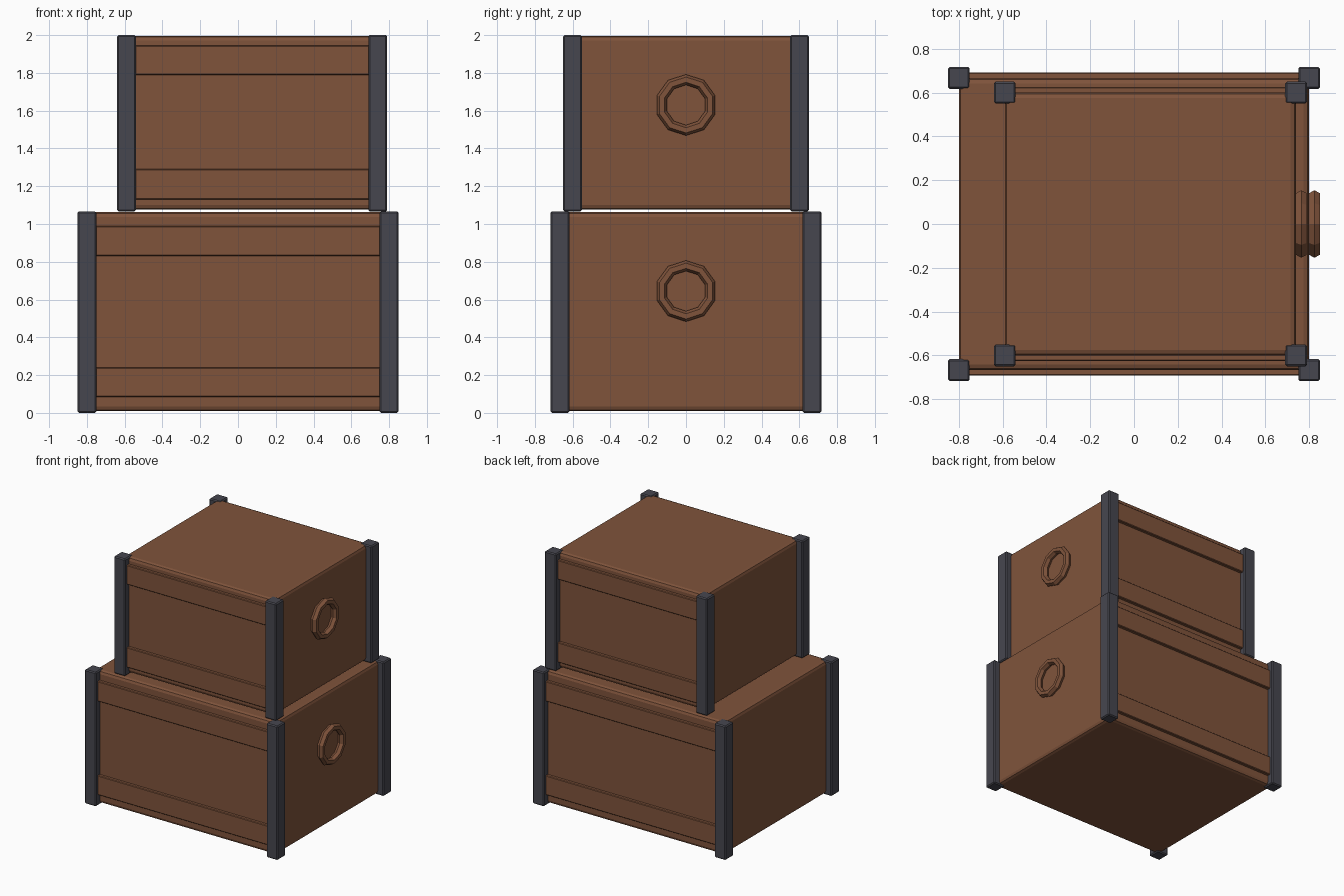
import bpy
import math
from mathutils import Matrix

cube = bpy.data.objects.get("Cube")
if cube:
    bpy.data.objects.remove(cube, do_unlink=True)


def material(name, rgb):
    mat = bpy.data.materials.new(name)
    mat.use_nodes = True
    mat.diffuse_color = (*rgb, 1)
    mat.node_tree.nodes["Principled BSDF"].inputs["Base Color"].default_value = (*rgb, 1)
    return mat


wood = material("brown wood", (0.215, 0.088, 0.044))
iron = material("dark iron", (0.062, 0.062, 0.078))


def box(name, low, high, mat, bevel, segments=1):
    """Bevelled box between two corners."""
    bpy.ops.mesh.primitive_cube_add(size=1)
    obj = bpy.context.object
    obj.name = name
    size = [b - a for a, b in zip(low, high)]
    middle = [(a + b) / 2 for a, b in zip(low, high)]
    obj.data.transform(Matrix.Diagonal((*size, 1)))
    obj.location = middle
    obj.data.materials.append(mat)
    mod = obj.modifiers.new("Soft edges", "BEVEL")
    mod.width = bevel
    mod.segments = segments
    return obj


def crate(label, cx, half_x, half_y, bottom, top, planks, ring_z):
    post = 0.1    # post thickness
    inset = 0.05  # body set back from the posts
    left, right = cx - half_x, cx + half_x
    plank_y = half_y - 0.025

    # Body
    body_x = half_x - inset
    box(label + "_body", (cx - body_x, -half_y + inset, bottom + 0.009),
        (cx + body_x, half_y - inset, top - 0.004), wood, 0.025, 2)

    # Corner posts
    for sx, x_name in ((left, "right"), (right - post, "left")):
        for sy, y_name in ((-half_y, "front"), (half_y - post, "back")):
            box(f"{label}_post_{y_name}_{x_name}", (sx, sy, bottom),
                (sx + post, sy + post, top), iron, 0.008)

    # Raised planks on the front and back
    for low, high, z_name in planks:
        for side, y_name in ((-1, "front"), (1, "back")):
            ys = sorted((side * plank_y, side * (plank_y - 0.06)))
            box(f"{label}_plank_{y_name}_{z_name}", (left + 0.06, ys[0], low),
                (right - 0.06, ys[1], high), wood, 0.005)

    # Ring handle on one end
    bpy.ops.mesh.primitive_torus_add(
        major_segments=10, minor_segments=6, major_radius=0.134, minor_radius=0.028,
        location=(cx + body_x + 0.024, 0, ring_z), rotation=(0, math.pi / 2, 0))
    ring = bpy.context.object
    ring.name = label + "_ring_handle"
    ring.data.materials.append(wood)


crate("lower_crate", 0, 0.85, 0.717, 0, 1.067,
      ((0.085, 0.24, "low"), (0.83, 0.99, "high")), 0.645)
crate("upper_crate", 0.075, 0.715, 0.65, 1.067, 2,
      ((1.13, 1.29, "low"), (1.79, 1.945, "high")), 1.63)
